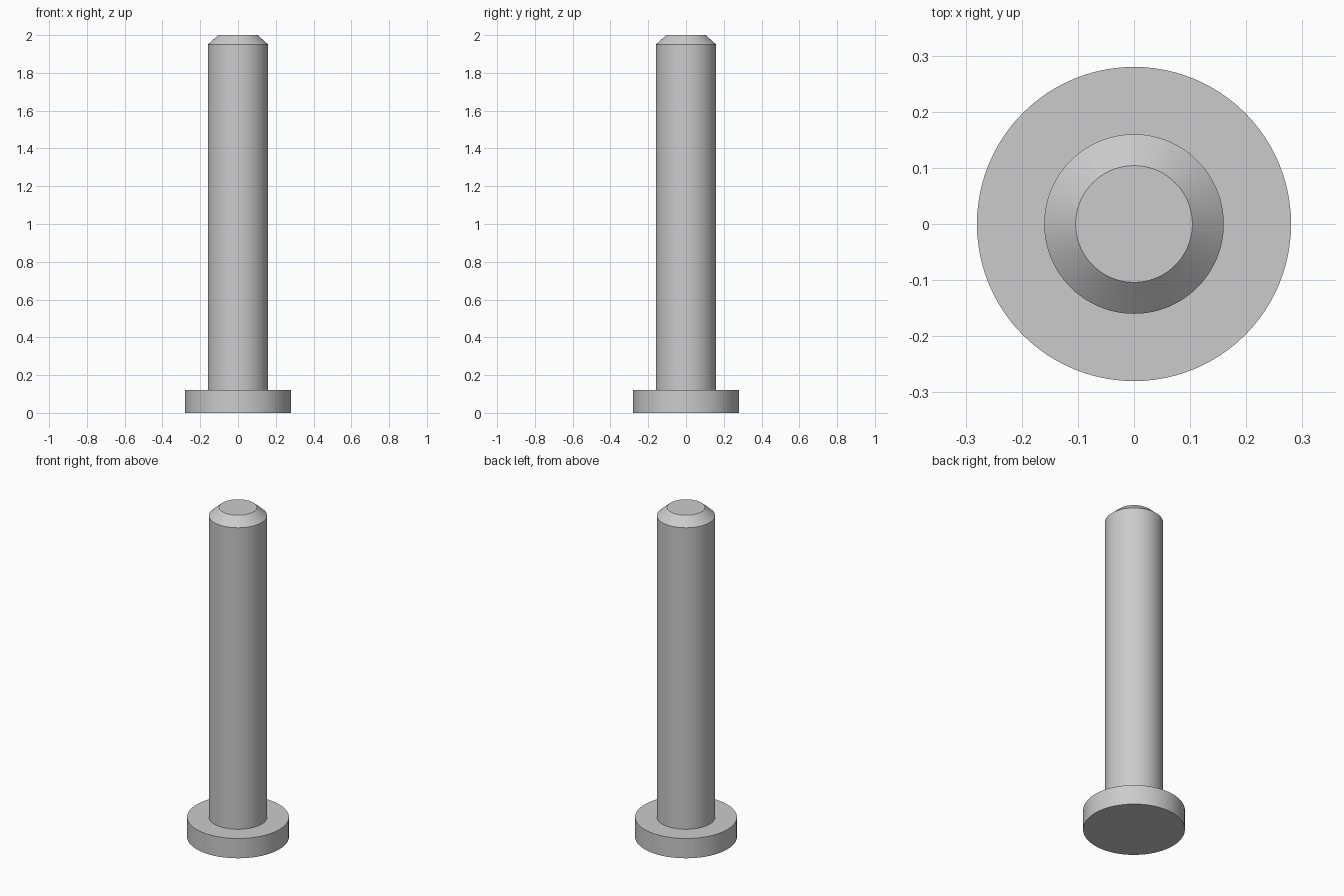
import bpy, bmesh, math

cube = bpy.data.objects.get("Cube")
if cube:
    bpy.data.objects.remove(cube, do_unlink=True)

SEGMENTS = 96
HEAD_RADIUS, HEAD_HEIGHT = 0.28, 0.12
SHAFT_RADIUS, SHOULDER_Z = 0.16, 1.95
TIP_RADIUS, TOP_Z = 0.104, 2.0

# Plain grey metal
grey = bpy.data.materials.new("grey metal")
grey.use_nodes = True
colour = (0.6, 0.6, 0.6, 1.0)
grey.diffuse_color = colour
grey.node_tree.nodes["Principled BSDF"].inputs["Base Color"].default_value = colour


def lathe(name, profile, material):
    """Stack rings along a (radius, z) profile, bridge them and cap both ends."""
    bm = bmesh.new()
    rings = []
    for radius, z in profile:
        rings.append([
            bm.verts.new((radius * math.cos(a), radius * math.sin(a), z))
            for a in (math.tau * i / SEGMENTS for i in range(SEGMENTS))
        ])
    for low, high in zip(rings, rings[1:]):
        for i in range(SEGMENTS):
            j = (i + 1) % SEGMENTS
            bm.faces.new((low[i], low[j], high[j], high[i]))
    bm.faces.new(rings[0][::-1])
    bm.faces.new(rings[-1])
    bmesh.ops.recalc_face_normals(bm, faces=bm.faces)
    mesh = bpy.data.meshes.new(name)
    bm.to_mesh(mesh)
    bm.free()
    mesh.materials.append(material)
    obj = bpy.data.objects.new(name, mesh)
    bpy.context.collection.objects.link(obj)
    bpy.ops.object.select_all(action='DESELECT')
    obj.select_set(True)
    bpy.context.view_layer.objects.active = obj
    bpy.ops.object.shade_smooth_by_angle(angle=math.radians(30))
    return obj


# Flat head, straight shaft and chamfered tip in one turned piece
lathe("headed_pin", [
    (HEAD_RADIUS, 0),
    (HEAD_RADIUS, HEAD_HEIGHT),
    (SHAFT_RADIUS, HEAD_HEIGHT),
    (SHAFT_RADIUS, SHOULDER_Z),
    (TIP_RADIUS, TOP_Z),
], grey)
